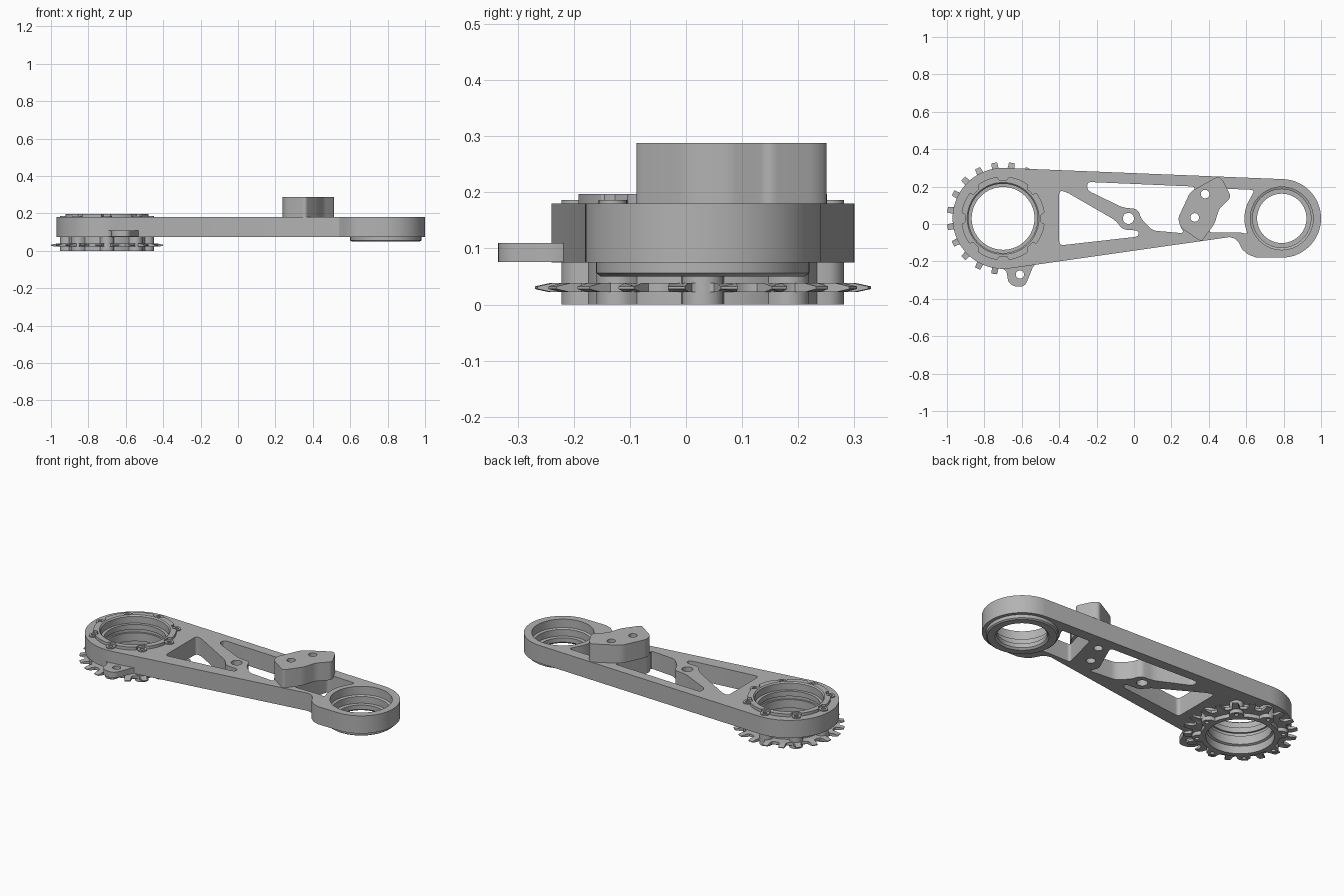
import bpy, bmesh
from math import sin, cos, pi, radians, sqrt
from mathutils import Vector

cube = bpy.data.objects.get("Cube")
if cube:
    bpy.data.objects.remove(cube)

grey = bpy.data.materials.new("machined grey")
grey.use_nodes = True
grey.diffuse_color = (0.45, 0.45, 0.45, 1)
grey.node_tree.nodes["Principled BSDF"].inputs["Base Color"].default_value = (0.45, 0.45, 0.45, 1)

BIG = (-0.70, 0.03)     # centre of the sprocket end
SMALL = (0.79, 0.03)    # centre of the bearing end
BOLT_R = 0.227


def finish(name, mesh):
    """Clean a mesh, link it and shade it."""
    bm = bmesh.new()
    bm.from_mesh(mesh)
    bmesh.ops.remove_doubles(bm, verts=bm.verts, dist=1e-5)
    bmesh.ops.recalc_face_normals(bm, faces=bm.faces)
    bm.to_mesh(mesh)
    bm.free()
    mesh.materials.clear()
    mesh.materials.append(grey)
    ob = bpy.data.objects.new(name, mesh)
    bpy.context.collection.objects.link(ob)
    bpy.ops.object.select_all(action='DESELECT')
    ob.select_set(True)
    bpy.context.view_layer.objects.active = ob
    bpy.ops.object.shade_smooth_by_angle(angle=radians(30))
    return ob


def arc(c, r, a0=0, a1=360, n=48):
    closed = a1 - a0 == 360
    steps = n if closed else n + 1
    return [(c[0] + r * cos(radians(a0 + (a1 - a0) * i / n)),
             c[1] + r * sin(radians(a0 + (a1 - a0) * i / n))) for i in range(steps)]


def rounded(points, r=0.025, n=5):
    """Round each corner of a polygon."""
    pts, out = [Vector(p) for p in points], []
    for i, p in enumerate(pts):
        a, b = pts[i - 1] - p, pts[(i + 1) % len(pts)] - p
        s = p + a.normalized() * min(r, a.length * 0.45)
        e = p + b.normalized() * min(r, b.length * 0.45)
        for k in range(n + 1):
            t = k / n
            out.append(tuple(s * (1 - t) ** 2 + p * 2 * t * (1 - t) + e * t * t))
    return out


def plate(name, outlines, z0, z1):
    """Extrude an outline; the further outlines are holes in it."""
    cu = bpy.data.curves.new(name, 'CURVE')
    cu.dimensions = '2D'
    cu.fill_mode = 'BOTH'
    cu.extrude = (z1 - z0) / 2
    for line in outlines:
        sp = cu.splines.new('POLY')
        sp.points.add(len(line) - 1)
        for q, (x, y) in zip(sp.points, line):
            q.co = (x, y, 0, 1)
        sp.use_cyclic_u = True
    tmp = bpy.data.objects.new(name + " outline", cu)
    bpy.context.collection.objects.link(tmp)
    deps = bpy.context.evaluated_depsgraph_get()
    mesh = bpy.data.meshes.new_from_object(tmp.evaluated_get(deps))
    bpy.data.objects.remove(tmp)
    for v in mesh.vertices:
        v.co.z += (z0 + z1) / 2
    return finish(name, mesh)


def lathe(name, c, profile, n=64):
    """Spin a closed (radius, height) profile around a vertical axis."""
    bm = bmesh.new()
    rings = [[bm.verts.new((c[0] + r * cos(2 * pi * i / n), c[1] + r * sin(2 * pi * i / n), z))
              for r, z in profile] for i in range(n)]
    m = len(profile)
    for i in range(n):
        a, b = rings[i], rings[(i + 1) % n]
        for j in range(m):
            k = (j + 1) % m
            bm.faces.new((a[j], b[j], b[k], a[k]))
    mesh = bpy.data.meshes.new(name)
    bm.to_mesh(mesh)
    bm.free()
    return finish(name, mesh)


def scalloped(base, d, a, side, n=240):
    """Circle with eight lobes (side 1) or notches (side -1)."""
    out = []
    for i in range(n):
        t = 2 * pi * i / n
        phi = (t + pi / 8) % (pi / 4) - pi / 8
        root = a * a - (d * sin(phi)) ** 2
        r = base
        if root > 0:
            hit = d * cos(phi) + side * sqrt(root)
            r = max(base, hit) if side > 0 else min(base, hit)
        out.append((BIG[0] + r * cos(t), BIG[1] + r * sin(t)))
    return out


# Arm: outline, bores, truss pockets and bolt holes
arm_outline = (arc(BIG, 0.27, 86, 278, 40)
               + [(0.51, -0.07), (0.54, -0.078), (0.56, -0.10), (0.58, -0.137),
                  (0.61, -0.163), (0.65, -0.178)]
               + arc(SMALL, 0.21, 270, 447, 36))
pivot = (-0.03, 0.03)
bracket_holes = [(0.38, 0.16), (0.325, 0.035)]
rear_pocket = rounded([(-0.40, 0.18), (-0.36, 0.17), (-0.10, 0.02), (-0.06, -0.03),
                       (0.025, -0.035), (0.025, -0.067), (-0.40, -0.115)])
middle_pocket = rounded([(-0.25, 0.225), (0.33, 0.20), (0.24, 0.0), (0.27, -0.05),
                         (0.10, -0.035), (0.04, 0.025), (0.02, 0.08), (-0.06, 0.088),
                         (-0.25, 0.18)])
front_pocket = rounded([(0.46, 0.19), (0.645, 0.182)]
                       + arc(SMALL, 0.20, 145, 205, 8)
                       + [(0.57, -0.045), (0.40, -0.045)], 0.02)
plate("arm", [arm_outline, arc(BIG, 0.20, n=64), arc(SMALL, 0.175, n=64), arc(pivot, 0.03, n=24),
              rear_pocket, middle_pocket, front_pocket]
      + [arc(h, 0.025, n=24) for h in bracket_holes], 0.075, 0.18)

# Ear on the side of the sprocket end
plate("side_ear", [rounded([(-0.73, -0.19), (-0.73, -0.235), (-0.68, -0.245), (-0.675, -0.31),
                            (-0.64, -0.335), (-0.585, -0.335), (-0.56, -0.28), (-0.535, -0.215),
                            (-0.48, -0.18)], 0.03),
                   arc((-0.61, -0.27), 0.022, n=24)], 0.0755, 0.11)

# Upright bracket block
plate("bracket_block", [rounded([(0.45, 0.255), (0.475, 0.235), (0.52, 0.145), (0.455, 0.08),
                                 (0.43, 0.0), (0.36, -0.095), (0.25, -0.02), (0.235, 0.03),
                                 (0.30, 0.17), (0.35, 0.20)], 0.02)]
      + [arc(h, 0.023, n=24) for h in bracket_holes], 0.18, 0.288)

# Sprocket hub: stepped sleeve, lobed spacer and notched top flange
lathe("hub_sleeve", BIG, [(0.204, 0.0), (0.204, 0.197), (0.192, 0.197), (0.185, 0.19),
                          (0.185, 0.15), (0.168, 0.15), (0.168, 0.12), (0.178, 0.12),
                          (0.178, 0.10), (0.168, 0.10), (0.168, 0.05), (0.180, 0.045),
                          (0.180, 0.0)])
bolts = [(BIG[0] + BOLT_R * cos(k * pi / 4), BIG[1] + BOLT_R * sin(k * pi / 4)) for k in range(8)]
plate("hub_spacer", [scalloped(0.207, 0.214, 0.038, 1), arc(BIG, 0.20, n=64)]
      + [arc(b, 0.011, n=16) for b in bolts], 0.0, 0.075)
plate("hub_flange", [scalloped(0.224, BOLT_R, 0.03, -1), arc(BIG, 0.194, n=64)], 0.18, 0.197)
for k, b in enumerate(bolts):
    plate(f"flange_screw_{k + 1}", [arc(b, 0.025, n=24), arc(b, 0.012, n=16)], 0.18, 0.186)

# Sprocket: twenty teeth thinning towards their tips
teeth = []
for k in range(20):
    for da, r in [(-7, 0.249), (-4.6, 0.254), (-3.6, 0.275), (-2.9, 0.301),
                  (2.9, 0.301), (3.6, 0.275), (4.6, 0.254), (7, 0.249)]:
        teeth += arc(BIG, r, 18 * k + 9 + da, 18 * k + 10 + da, 1)[:1]
sprocket = plate("sprocket", [teeth, arc(BIG, 0.20, n=64)] + [arc(b, 0.011, n=16) for b in bolts],
                 0.022, 0.038)
for v in sprocket.data.vertices:
    if (v.co.xy - Vector(BIG)).length > 0.29:
        v.co.z = 0.03 + (v.co.z - 0.03) * 0.3

# Bearing sleeve with chamfered lower boss and stepped bore
lathe("bearing_sleeve", SMALL, [(0.182, 0.05), (0.19, 0.056), (0.19, 0.076), (0.177, 0.076),
                                (0.177, 0.18), (0.168, 0.18), (0.168, 0.13), (0.156, 0.125),
                                (0.156, 0.085), (0.132, 0.085), (0.132, 0.06), (0.142, 0.05)])
